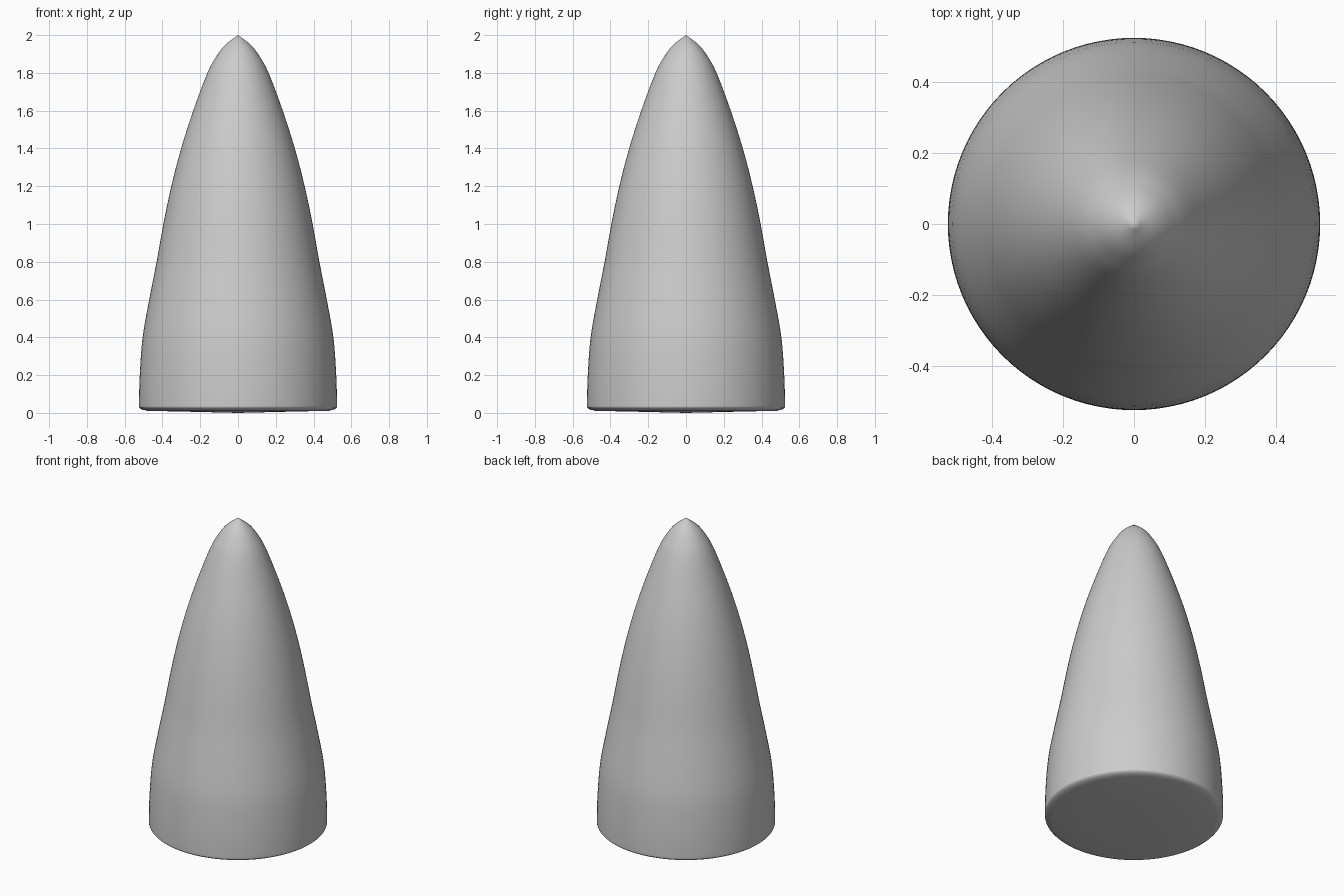
import bpy, bmesh, math
from mathutils import Vector

if "Cube" in bpy.data.objects:
    bpy.data.objects.remove(bpy.data.objects["Cube"])

# Side profile (radius, height) of the rounded nose, from rim to tip
profile = [(0.507, 0.017), (0.521, 0.027), (0.524, 0.05), (0.52, 0.2), (0.505, 0.4),
           (0.470, 0.6), (0.431, 0.8), (0.395, 1.0), (0.353, 1.2), (0.301, 1.4),
           (0.237, 1.6), (0.162, 1.8), (0.113, 1.89), (0.066, 1.95), (0.0, 2.0)]
SEGMENTS, STEPS = 96, 4


def smooth_curve(points, steps):
    """Catmull-Rom curve through the profile points."""
    p = [Vector(q) for q in points]
    p = [2 * p[0] - p[1]] + p + [2 * p[-1] - p[-2]]
    out = []
    for a, b, c, d in zip(p, p[1:], p[2:], p[3:]):
        for i in range(steps):
            t = i / steps
            out.append(0.5 * (2 * b + (c - a) * t + (2 * a - 5 * b + 4 * c - d) * t * t
                              + (3 * b - a - 3 * c + d) * t ** 3))
    return out + [p[-2]]


# Revolve the profile, starting at the centre of the shallow base
bm = bmesh.new()
line = [Vector((0, 0.0)), Vector((0.25, 0.006)), Vector((0.48, 0.011))]
line += smooth_curve(profile, STEPS)
verts = [bm.verts.new((r, 0, z)) for r, z in line]
edges = [bm.edges.new(pair) for pair in zip(verts, verts[1:])]
bmesh.ops.spin(bm, geom=verts + edges, cent=(0, 0, 0), axis=(0, 0, 1),
               angle=2 * math.pi, steps=SEGMENTS)
bmesh.ops.remove_doubles(bm, verts=bm.verts, dist=1e-5)
bmesh.ops.recalc_face_normals(bm, faces=bm.faces)
for face in bm.faces:
    face.smooth = True

mesh = bpy.data.meshes.new("nose_cone")
bm.to_mesh(mesh)
bm.free()
bpy.context.collection.objects.link(bpy.data.objects.new("nose_cone", mesh))
